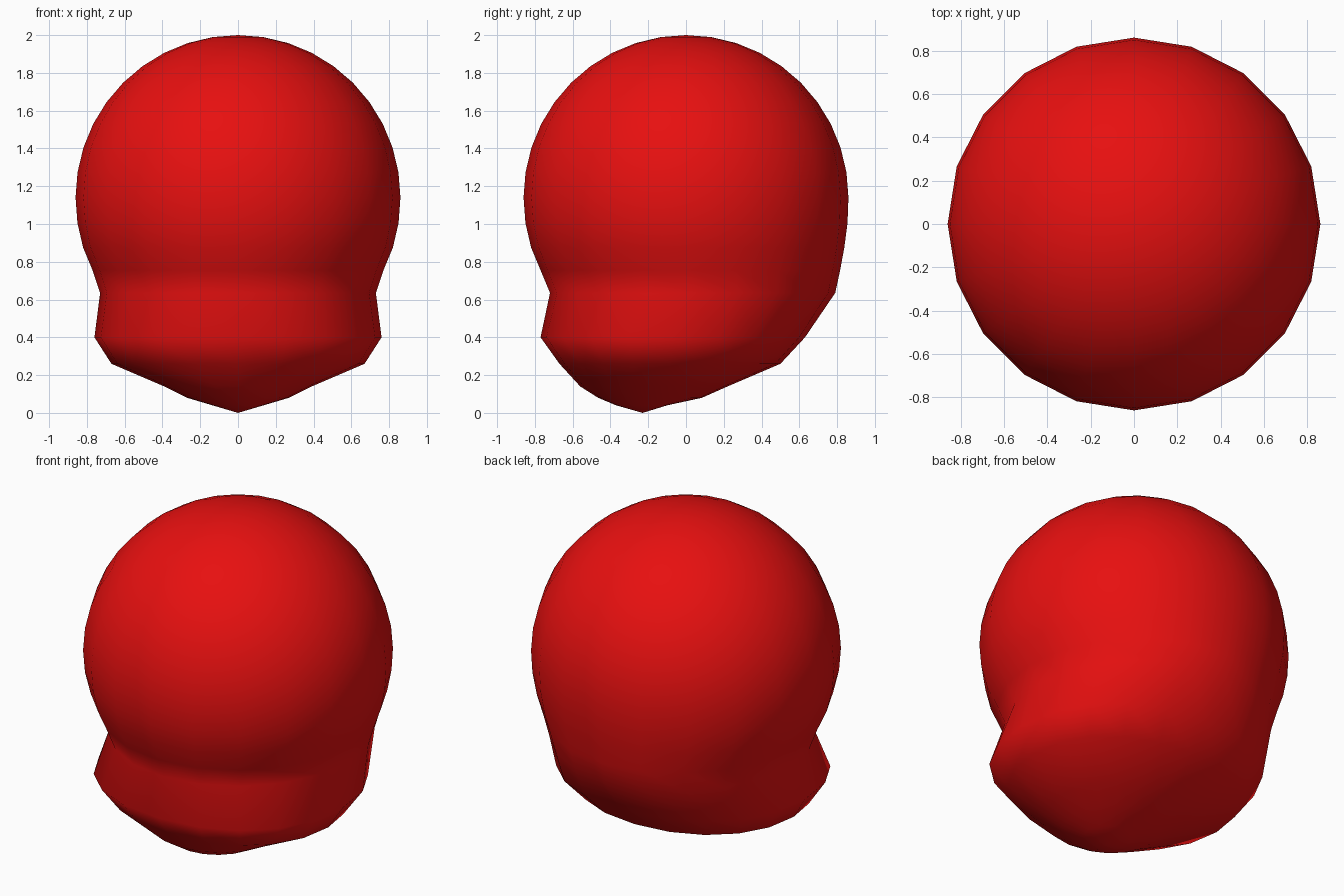
import bpy, bmesh, math

if "Cube" in bpy.data.objects:
    bpy.data.objects.remove(bpy.data.objects["Cube"])

SEG, RINGS, R, CZ = 20, 20, 0.86, 1.14

# Reshaped lower rings: ring -> (z, half width, front y, back y, squareness)
jaw = {
    11: (1.005, 0.85, -0.85, 0.855, 2),
    12: (0.875, 0.82, -0.82, 0.838, 2),
    13: (0.755, 0.77, -0.77, 0.816, 2),
    14: (0.635, 0.73, -0.72, 0.79, 2),
    15: (0.40, 0.76, -0.77, 0.63, 2.2),
    16: (0.26, 0.67, -0.67, 0.50, 2.1),
    17: (0.14, 0.39, -0.56, 0.22, 2),
    18: (0.08, 0.27, -0.465, 0.085, 2),
    19: (0.04, 0.135, -0.37, -0.10, 2),
}


def ring_shape(k):
    """Plain sphere ring unless the jaw table reshapes it."""
    a = math.pi * k / RINGS
    r = R * math.sin(a)
    return jaw.get(k, (CZ + R * math.cos(a), r, -r, r, 2))


def rounded(v, n):
    return math.copysign(abs(v) ** (2 / n), v)


bm = bmesh.new()

# Rings of the head from crown to chin
rings = []
for k in range(1, RINGS):
    z, rx, front, back, n = ring_shape(k)
    cy, ry = (front + back) / 2, (back - front) / 2
    ring = []
    for i in range(SEG):
        t = 2 * math.pi * i / SEG
        ring.append(bm.verts.new((rx * rounded(math.cos(t), n),
                                  cy + ry * rounded(math.sin(t), n), z)))
    rings.append(ring)

# Poles: crown on top, chin point shifted forward
crown = bm.verts.new((0, 0, CZ + R))
chin = bm.verts.new((0, -0.23, 0.0))

for i in range(SEG):
    j = (i + 1) % SEG
    bm.faces.new((crown, rings[0][i], rings[0][j]))
    bm.faces.new((chin, rings[-1][j], rings[-1][i]))
    for upper, lower in zip(rings, rings[1:]):
        bm.faces.new((upper[i], lower[i], lower[j], upper[j]))

bmesh.ops.recalc_face_normals(bm, faces=bm.faces[:])
for f in bm.faces:
    f.smooth = True

mesh = bpy.data.meshes.new("head")
bm.to_mesh(mesh)
bm.free()

red = bpy.data.materials.new("red")
red.diffuse_color = (0.8, 0.005, 0.005, 1)
red.use_nodes = True
red.node_tree.nodes["Principled BSDF"].inputs["Base Color"].default_value = red.diffuse_color
mesh.materials.append(red)

head = bpy.data.objects.new("head", mesh)
bpy.context.collection.objects.link(head)
